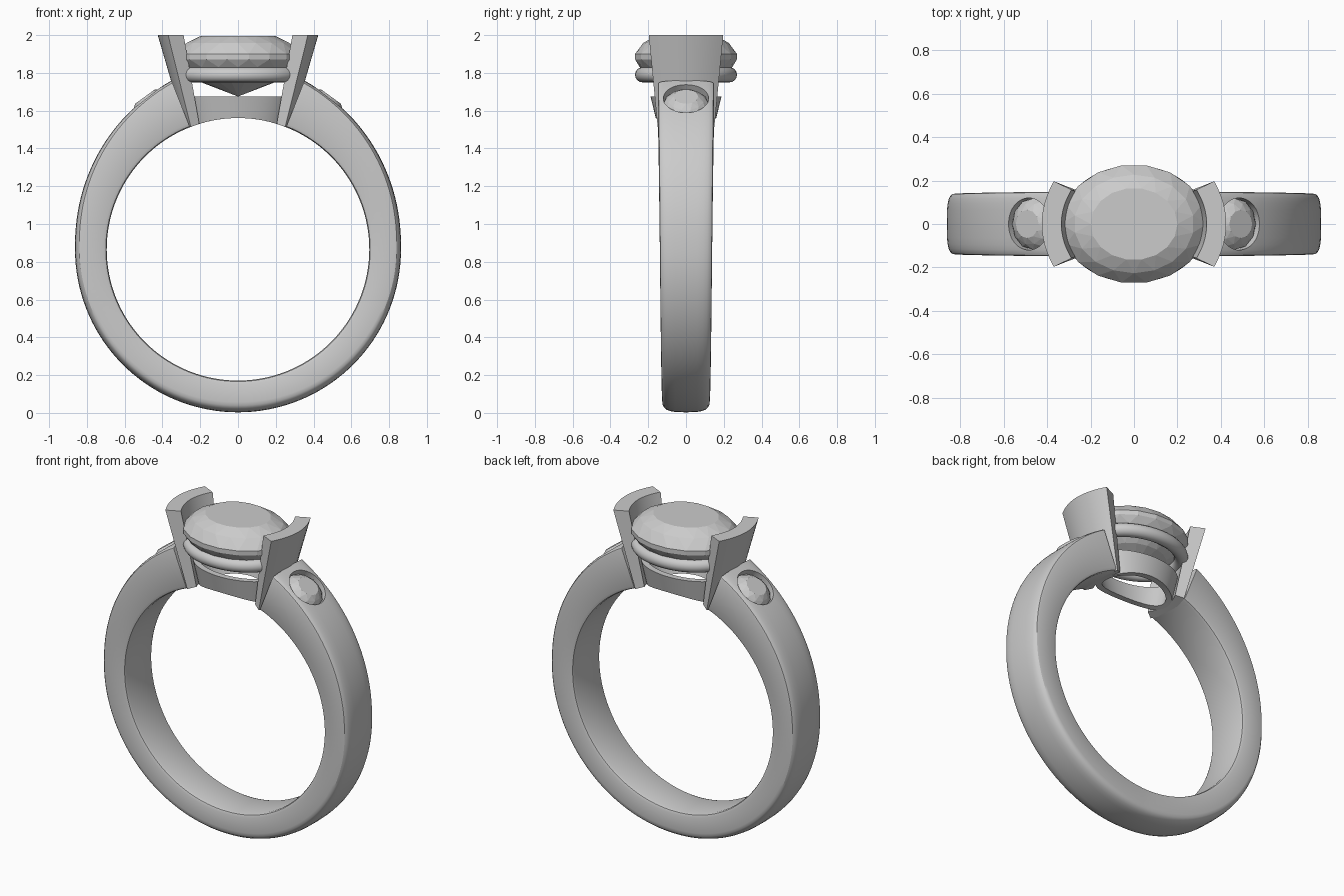
import bpy, bmesh
from math import sin, cos, pi, radians, sqrt
from mathutils import Vector, Matrix

if "Cube" in bpy.data.objects:
    bpy.data.objects.remove(bpy.data.objects["Cube"])

CZ, RI = 0.866, 0.695          # finger hole centre height and radius


def finger_z(x):
    return CZ + sqrt(RI * RI - x * x)


def loft(name, rings, caps=True, loop=False, smooth=30):
    """Skin a list of equal-length closed rings."""
    bm = bmesh.new()
    vs = [[bm.verts.new(p) for p in r] for r in rings]
    n = len(vs[0])
    pairs = list(zip(vs, vs[1:])) + ([(vs[-1], vs[0])] if loop else [])
    for a, b in pairs:
        for i in range(n):
            j = (i + 1) % n
            bm.faces.new((a[i], a[j], b[j], b[i]))
    if caps and not loop:
        bm.faces.new(vs[0])
        bm.faces.new(vs[-1])
    return finish(name, bm, smooth)


def finish(name, bm, smooth):
    bmesh.ops.recalc_face_normals(bm, faces=bm.faces[:])
    me = bpy.data.meshes.new(name)
    bm.to_mesh(me)
    bm.free()
    ob = bpy.data.objects.new(name, me)
    bpy.context.collection.objects.link(ob)
    if smooth:
        shade(ob, smooth)
    return ob


def activate(ob):
    bpy.ops.object.select_all(action='DESELECT')
    ob.select_set(True)
    bpy.context.view_layer.objects.active = ob


def shade(ob, angle):
    activate(ob)
    bpy.ops.object.shade_smooth_by_angle(angle=radians(angle))


def gem(name, levels, tip, n):
    """Faceted stone: elliptical rings (a, b, z, half-step offset) and a bottom tip."""
    bm = bmesh.new()
    rings = []
    for a, b, z, off in levels:
        rings.append([bm.verts.new((a * cos(2 * pi * (i + off) / n), b * sin(2 * pi * (i + off) / n), z))
                      for i in range(n)])
    bm.faces.new(rings[0])
    for (u, v), (lu, lv) in zip(zip(rings, rings[1:]), zip(levels, levels[1:])):
        for i in range(n):
            j = (i + 1) % n
            if lu[3] == lv[3]:
                bm.faces.new((u[i], u[j], v[j], v[i]))
            elif lv[3] > lu[3]:
                bm.faces.new((u[i], u[j], v[i]))
                bm.faces.new((u[j], v[j], v[i]))
            else:
                bm.faces.new((u[i], u[j], v[j]))
                bm.faces.new((u[i], v[j], v[i]))
    t = bm.verts.new((0, 0, tip))
    for i in range(n):
        bm.faces.new((rings[-1][i], rings[-1][(i + 1) % n], t))
    return finish(name, bm, 0)


# Band: domed section swept round the finger, thicker and wider toward the setting
def band_section(ang):
    th = abs(ang)                                   # degrees from the top
    s = max(0, (90 - th) / 68.5)
    ro = 0.863 + 0.097 * s ** 1.5
    f = 1 - th / 180
    w = 0.125 + 0.027 * f
    dome = 0.055 - 0.04 * f
    prof = [(RI, w - 0.02), (RI + 0.005, w - 0.006), (RI + 0.02, w)]
    for k in range(13):
        t = pi * k / 12
        c, sn = cos(t), max(0, sin(t))
        y = w * abs(c) ** 0.6 * (1 if c > 0 else -1)
        prof.append((ro - dome + dome * sn ** 0.8, 0 if k == 6 else y))
    prof += [(RI + 0.02, -w), (RI + 0.005, -w + 0.006), (RI, -w + 0.02)]
    a = radians(ang)
    return [(r * sin(a), y, CZ + r * cos(a)) for r, y in prof]


START, N = 21.5, 120
band = loft("band", [band_section(START + (360 - 2 * START) * i / N - (360 if i > N / 2 else 0))
                     for i in range(N + 1)], smooth=0)

# Side stones in round recesses on the shoulders
for side, label in ((1, "right"), (-1, "left")):
    place = Matrix.Translation((side * 0.485, 0, 1.665)) @ Matrix.Rotation(side * radians(36), 4, 'Y')
    ring = [[(0.12 * cos(2 * pi * i / 48), 0.12 * sin(2 * pi * i / 48), z) for i in range(48)]
            for z in (-0.09, 0.15)]
    cutter = loft("recess_cutter", ring, smooth=0)
    cutter.hide_render = True
    cutter.matrix_world = place
    mod = band.modifiers.new("recess", 'BOOLEAN')
    mod.object, mod.operation, mod.solver = cutter, 'DIFFERENCE', 'EXACT'
    activate(band)
    bpy.ops.object.modifier_apply(modifier=mod.name)
    bpy.data.objects.remove(cutter)
    stone = gem(label + "_side_stone",
                [(0.065, 0.065, 0.012, 0), (0.095, 0.095, -0.008, 0.5), (0.118, 0.118, -0.032, 0),
                 (0.118, 0.118, -0.042, 0)], -0.1, 12)
    stone.matrix_world = place
shade(band, 30)


# Bar walls: flared curved plates gripping the stone
def bar_section(side, ao, eo, ho, ai, ei, hi, z):
    pts = []
    for a, e, h, d in ((ao, eo, ho, 1), (ai, ei, hi, -1)):
        for k in range(17):
            t = d * (k / 8 - 1)
            x = a - (a - e) * t * t
            pts.append((side * x, h * t, finger_z(x) if z is None else z))
    return pts


for side, label in ((1, "right"), (-1, "left")):
    loft(label + "_bar", [
        bar_section(side, 0.28, 0.25, 0.15, 0.235, 0.205, 0.122, None),
        bar_section(side, 0.425, 0.37, 0.197, 0.335, 0.288, 0.158, 2.0)])


# Bridge: oval tapered ring under the stone, its base following the finger hole
def oval(a, b, z=None, n=64):
    pts = [(a * cos(2 * pi * i / n), b * sin(2 * pi * i / n)) for i in range(n)]
    return [(x, y, finger_z(x) if z is None else z) for x, y in pts]


loft("bridge", [oval(0.25, 0.16), oval(0.285, 0.188, 1.675),
                oval(0.25, 0.15, 1.675), oval(0.215, 0.122)], loop=True)

# Gallery ring: oval wire just below the girdle
rings = []
for i in range(72):
    t = 2 * pi * i / 72
    p = Vector((0.295 * cos(t), 0.23 * sin(t), 1.79))
    nrm = Vector((0.23 * cos(t), 0.295 * sin(t), 0)).normalized()
    rings.append([p + 0.04 * (nrm * cos(2 * pi * k / 16) + Vector((0, 0, sin(2 * pi * k / 16))))
                  for k in range(16)])
loft("gallery_ring", rings, loop=True)

# Oval centre stone
gem("centre_stone", [(0.2, 0.166, 1.995, 0), (0.277, 0.227, 1.958, 0.5), (0.335, 0.274, 1.9, 0),
                     (0.335, 0.274, 1.872, 0), (0.3, 0.245, 1.83, 0.5), (0.2, 0.163, 1.752, 0)], 1.675, 18)
